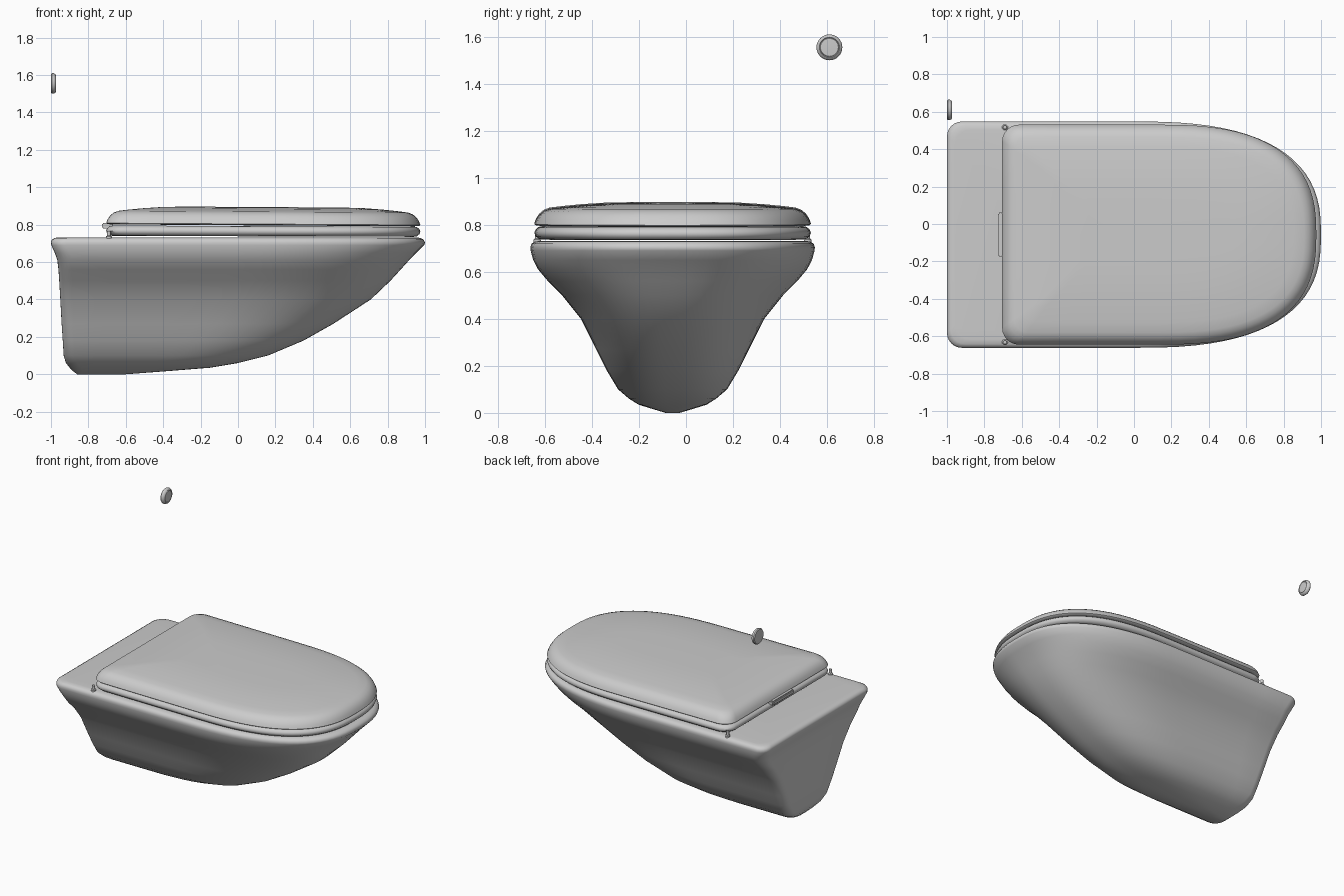
import bpy, bmesh
from math import sin, cos, pi, radians
from mathutils import Vector

if "Cube" in bpy.data.objects:
    bpy.data.objects.remove(bpy.data.objects["Cube"])

CY = -0.057          # the toilet's own centre line in y


def finish(name, bm, angle=35):
    bmesh.ops.recalc_face_normals(bm, faces=bm.faces)
    me = bpy.data.meshes.new(name)
    bm.to_mesh(me)
    bm.free()
    ob = bpy.data.objects.new(name, me)
    bpy.context.collection.objects.link(ob)
    bpy.ops.object.select_all(action='DESELECT')
    ob.select_set(True)
    bpy.context.view_layer.objects.active = ob
    bpy.ops.object.shade_smooth_by_angle(angle=radians(angle))
    return ob


def outline(xb, xf, w, r, n=2.6):
    """D-shaped plan: square back with rounded corners, superellipse front."""
    r = min(r, w * 0.6, (xf - xb) * 0.3)
    xs = max(xb + (xf - xb) * 0.5, xb + r)
    half = [(xb, w - r - (w - r) * 0.5)]
    for i in range(7):
        a = pi / 2 * i / 6
        half.append((xb + r - r * cos(a), w - r + r * sin(a)))
    for i in range(1, 4):
        half.append((xb + r + (xs - xb - r) * i / 4, w))
    for i in range(20):
        a = pi / 2 * (1 - i / 20)
        half.append((xs + (xf - xs) * cos(a) ** (2 / n), w * sin(a) ** (2 / n)))
    return [(xb, 0)] + half + [(xf, 0)] + [(x, -y) for x, y in reversed(half)]


def loft(name, rings, tilt=0.0, angle=35):
    """Skin (z, back x, front x, half width, corner radius) rings, capped."""
    bm = bmesh.new()
    loops = [[bm.verts.new((x, y + CY, z + tilt * x)) for x, y in outline(xb, xf, w, r)]
             for z, xb, xf, w, r in rings]
    for a, b in zip(loops, loops[1:]):
        for i in range(len(a)):
            j = (i + 1) % len(a)
            bm.faces.new((a[i], a[j], b[j], b[i]))
    bm.faces.new(loops[0])
    bm.faces.new(loops[-1])
    return finish(name, bm, angle)


def lathe(name, profile, origin, axis, segs=32):
    """Revolve (radius, height) points about an axis."""
    bm = bmesh.new()
    q = Vector((0, 0, 1)).rotation_difference(Vector(axis))
    loops = [[bm.verts.new(q @ Vector((r * cos(2 * pi * k / segs), r * sin(2 * pi * k / segs), h))
                           + Vector(origin)) for k in range(segs)] for r, h in profile]
    for a, b in zip(loops, loops[1:]):
        for k in range(segs):
            m = (k + 1) % segs
            bm.faces.new((a[k], a[m], b[m], b[k]))
    bm.faces.new(loops[0])
    bm.faces.new(loops[-1])
    return finish(name, bm)


# Wall-hung bowl, flaring from a narrow keel to the rim
loft("bowl", [
    (0.000, -0.860, -0.60, 0.03, 0.03),
    (0.015, -0.880, -0.40, 0.08, 0.05),
    (0.035, -0.900, -0.15, 0.145, 0.06),
    (0.060, -0.920, 0.00, 0.185, 0.06),
    (0.100, -0.932, 0.16, 0.232, 0.06),
    (0.180, -0.937, 0.35, 0.28, 0.06),
    (0.270, -0.943, 0.51, 0.325, 0.06),
    (0.400, -0.950, 0.71, 0.39, 0.06),
    (0.500, -0.956, 0.815, 0.47, 0.07),
    (0.560, -0.960, 0.87, 0.53, 0.07),
    (0.610, -0.966, 0.915, 0.572, 0.08),
    (0.650, -0.980, 0.955, 0.593, 0.08),
    (0.690, -0.998, 0.995, 0.604, 0.08),
    (0.705, -1.000, 1.000, 0.605, 0.08),
    (0.720, -0.995, 0.992, 0.600, 0.08),
    (0.729, -0.980, 0.975, 0.585, 0.08),
    (0.732, -0.955, 0.950, 0.560, 0.08)], angle=60)


def slab(name, steps, tilt):
    """Rounded plate from (z, inset) steps, sharing the seat outline."""
    loft(name, [(z, -0.705 + i, 0.975 - i, 0.588 - i, max(0.09 - i * 0.3, 0.03))
                for z, i in steps], tilt, 50)


# Seat and gently crowned lid
slab("seat", [(0.738, 0.035), (0.741, 0.018), (0.752, 0.005), (0.765, 0.0),
              (0.778, 0.005), (0.789, 0.017), (0.793, 0.035)], -0.003)
slab("lid", [(0.797, 0.03), (0.799, 0.006), (0.804, 0.0), (0.825, 0.008), (0.845, 0.022),
             (0.860, 0.040), (0.870, 0.065), (0.877, 0.12), (0.885, 0.20),
             (0.892, 0.30), (0.895, 0.42)], -0.006)

# Hinge block behind the lid and buffer core hidden between bowl and seat
bm = bmesh.new()
bmesh.ops.create_cube(bm, size=1)
bmesh.ops.scale(bm, vec=(0.06, 0.235, 0.03), verts=bm.verts)
bmesh.ops.translate(bm, vec=(-0.698, CY, 0.795), verts=bm.verts)
bmesh.ops.bevel(bm, geom=bm.edges[:], offset=0.006, segments=2, affect='EDGES')
finish("hinge_block", bm)

# Hinge pins at both rear corners of the seat
for side, name in ((1, "left_hinge_pin"), (-1, "right_hinge_pin")):
    lathe(name, [(0.016, 0.0), (0.016, 0.015), (0.01, 0.02), (0.01, 0.045)],
          (-0.69, CY + side * 0.575, 0.722), (0, 0, 1), 16)

# Round flush button on the wall
lathe("flush_button", [(0.050, 0.0), (0.055, 0.006), (0.055, 0.014), (0.050, 0.023),
                       (0.043, 0.027), (0.040, 0.024), (0.038, 0.027), (0.01, 0.028)],
      (-1.0, 0.61, 1.555), (1, 0, 0))
